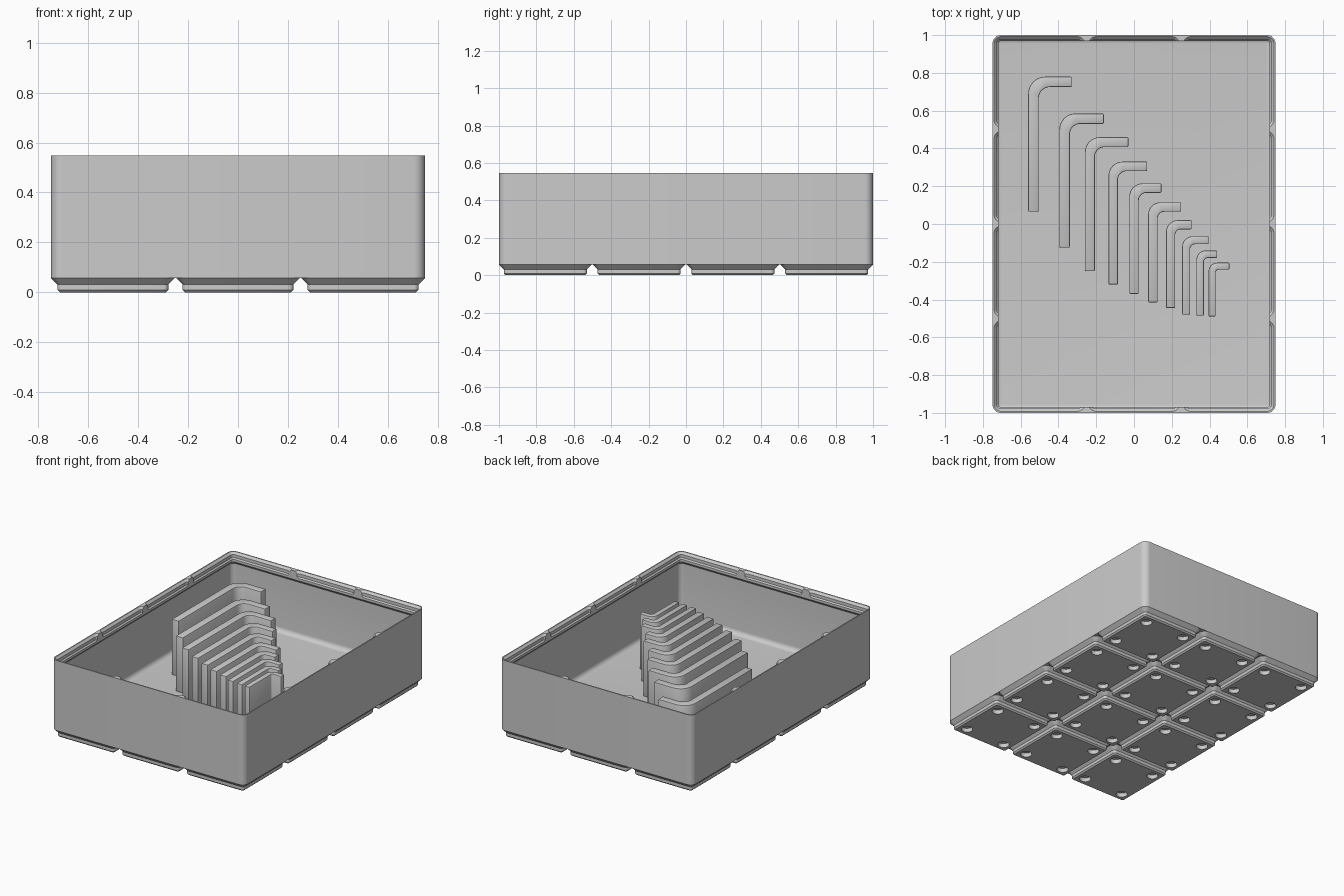
import bpy
import bmesh
from math import cos, sin, pi, radians

if "Cube" in bpy.data.objects:
    bpy.data.objects.remove(bpy.data.objects["Cube"], do_unlink=True)

CELL = 0.5015
HX, HY = 0.749, 1.0
CENTRES = [((i - 1) * CELL, (j - 1.5) * CELL) for i in range(3) for j in range(4)]

grey = bpy.data.materials.new("plain_grey")
grey.use_nodes = True
grey.diffuse_color = (0.6, 0.6, 0.6, 1)
grey.node_tree.nodes["Principled BSDF"].inputs["Base Color"].default_value = (0.6, 0.6, 0.6, 1)


def arc(cx, cy, r, start, end, n=8):
    angles = [radians(start + (end - start) * k / n) for k in range(n + 1)]
    return [(cx + r * cos(a), cy + r * sin(a)) for a in angles]


def rounded_rect(hx, hy, r):
    pts = []
    for k, (sx, sy) in enumerate([(1, 1), (-1, 1), (-1, -1), (1, -1)]):
        pts += arc(sx * (hx - r), sy * (hy - r), r, 90 * k, 90 * k + 90)
    return pts


def loft(bm, rings):
    """Skin a stack of (outline, height) rings and cap both ends."""
    loops = [[bm.verts.new((x, y, z)) for x, y in pts] for pts, z in rings]
    for low, high in zip(loops, loops[1:]):
        for k in range(len(low)):
            m = (k + 1) % len(low)
            bm.faces.new((low[k], low[m], high[m], high[k]))
    bm.faces.new(loops[0][::-1])
    bm.faces.new(loops[-1])


def finish(bm, name):
    bmesh.ops.recalc_face_normals(bm, faces=bm.faces)
    mesh = bpy.data.meshes.new(name)
    bm.to_mesh(mesh)
    bm.free()
    mesh.materials.append(grey)
    obj = bpy.data.objects.new(name, mesh)
    bpy.context.collection.objects.link(obj)
    return obj


def activate(obj):
    bpy.ops.object.select_all(action='DESELECT')
    obj.select_set(True)
    bpy.context.view_layer.objects.active = obj


def cut(obj, cutter):
    mod = obj.modifiers.new("cut", 'BOOLEAN')
    mod.operation = 'DIFFERENCE'
    mod.solver = 'EXACT'
    mod.object = cutter
    activate(obj)
    bpy.ops.object.modifier_apply(modifier=mod.name)
    bpy.data.objects.remove(cutter, do_unlink=True)


def smooth(obj):
    activate(obj)
    bpy.ops.object.shade_smooth_by_angle(angle=radians(30))


def stepped_cells(profile):
    """One tapered rounded block per grid cell; profile is (half, radius, z)."""
    bm = bmesh.new()
    for cx, cy in CENTRES:
        loft(bm, [([(cx + x, cy + y) for x, y in rounded_rect(h, h, r)], z)
                  for h, r, z in profile])
    return bm


# Tray: outer wall, lip overhang, thin inner wall and filleted floor
FLOOR, WALL, FILLET, TOP = 0.083, 0.0113, 0.033, 0.547
steps = [(0, 0.0567), (0, TOP), (0.031, TOP), (0.031, 0.486), (WALL, 0.466)]
for k in range(7):
    a = pi / 2 * k / 6
    steps.append((WALL + FILLET * (1 - cos(a)), FLOOR + FILLET * (1 - sin(a))))
bm = bmesh.new()
loft(bm, [(rounded_rect(HX - i, HY - i, max(0.0446 - i, 0.008)), z) for i, z in steps])
tray = finish(bm, "tray")

# Stacking lip: cell-shaped sockets leave small spurs between cells
LIP = 0.5015
sockets = finish(stepped_cells([
    (0.2155, 0.013, LIP), (0.225, 0.0225, LIP + 0.0095), (0.225, 0.0225, LIP + 0.031),
    (0.25, 0.0475, LIP + 0.056), (0.25, 0.0475, LIP + 0.08)]), "socket_cutter")
sockets.hide_render = True
cut(tray, sockets)
smooth(tray)

# Feet: one stepped foot per cell, with four round magnet holes each
feet = finish(stepped_cells([
    (0.2125, 0.0095, 0), (0.222, 0.019, 0.0095),
    (0.222, 0.019, 0.031), (0.2478, 0.0446, 0.0567)]), "feet")
bm = bmesh.new()
for cx, cy in CENTRES:
    for sx in (-1, 1):
        for sy in (-1, 1):
            ring = arc(cx + sx * 0.155, cy + sy * 0.155, 0.037, 0, 360, 24)[:-1]
            loft(bm, [(ring, -0.02), (ring, 0.029)])
holes = finish(bm, "magnet_hole_cutter")
holes.hide_render = True
cut(feet, holes)
smooth(feet)

# Bent-key blocks: left, top, right, bottom, thickness
KEYS = [(-.56, .78, -.33, .065, .055), (-.395, .585, -.16, -.125, .055),
        (-.26, .46, -.03, -.25, .053), (-.135, .33, .07, -.32, .05),
        (-.025, .215, .145, -.37, .05), (.075, .115, .25, -.415, .05),
        (.17, .02, .305, -.445, .048), (.255, -.065, .395, -.48, .042),
        (.33, -.14, .44, -.485, .04), (.395, -.205, .505, -.49, .037)]
for n, (x0, y1, x1, y0, w) in enumerate(KEYS):
    inner = 0.06 - 0.005 * n
    outer = inner + 0.03
    outline = [(x0, y0), (x0 + w, y0)]
    outline += arc(x0 + w + inner, y1 - w - inner, inner, 180, 90)
    outline += [(x1, y1 - w), (x1, y1)]
    outline += arc(x0 + outer, y1 - outer, outer, 90, 180)
    bm = bmesh.new()
    loft(bm, [(outline, FLOOR - 0.01), (outline, 0.47)])
    block = finish(bm, f"key_block_{n + 1}")
    bevel = block.modifiers.new("soft_edges", 'BEVEL')
    bevel.width = 0.006
    bevel.segments = 2
    bevel.limit_method = 'ANGLE'
    bevel.angle_limit = radians(50)
    activate(block)
    bpy.ops.object.modifier_apply(modifier=bevel.name)
    smooth(block)
